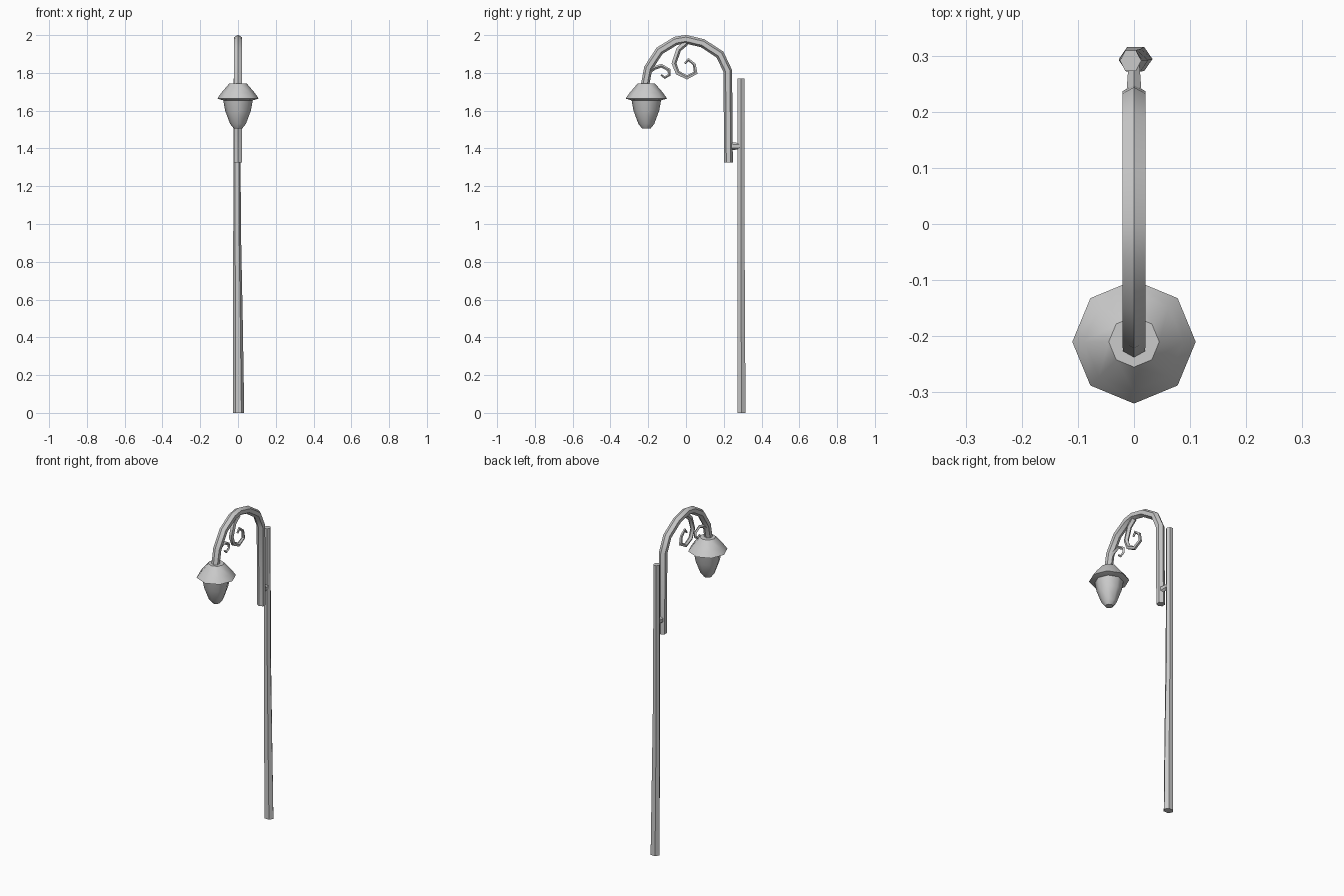
import bpy, bmesh, math
from mathutils import Vector

if "Cube" in bpy.data.objects:
    bpy.data.objects.remove(bpy.data.objects["Cube"])


def finish(name, bm, angle=50):
    bmesh.ops.recalc_face_normals(bm, faces=bm.faces)
    mesh = bpy.data.meshes.new(name)
    bm.to_mesh(mesh)
    bm.free()
    ob = bpy.data.objects.new(name, mesh)
    bpy.context.collection.objects.link(ob)
    bpy.ops.object.select_all(action='DESELECT')
    bpy.context.view_layer.objects.active = ob
    ob.select_set(True)
    bpy.ops.object.shade_smooth_by_angle(angle=math.radians(angle))
    return ob


def skin(bm, rings):
    """Join rings of points with quads and cap both ends."""
    loops = [[bm.verts.new(p) for p in ring] for ring in rings]
    n = len(loops[0])
    for a, b in zip(loops, loops[1:]):
        for i in range(n):
            j = (i + 1) % n
            bm.faces.new((a[i], a[j], b[j], b[i]))
    bm.faces.new(loops[0])
    bm.faces.new(loops[-1])


def tube(name, path, r0, r1, sides, wide=1.0):
    """Mitred tube along a (y, z) path, tapering from r0 to r1."""
    pts = [Vector(p) for p in path]
    rings = []
    for k, p in enumerate(pts):
        d0 = (p - pts[max(k - 1, 0)]).normalized()
        d1 = (pts[min(k + 1, len(pts) - 1)] - p).normalized()
        t = (d0 + d1).normalized()
        nrm = Vector((-t.y, t.x))
        miter = 1 / max(t.dot(d1 if k == 0 else d0), 0.75)
        r = r0 + (r1 - r0) * k / (len(pts) - 1)
        ring = []
        for i in range(sides):
            a = 2 * math.pi * i / sides
            q = p + nrm * (r * miter * math.cos(a))
            ring.append((r * wide * math.sin(a), q.x, q.y))
        rings.append(ring)
    bm = bmesh.new()
    skin(bm, rings)
    return finish(name, bm)


def lathe(name, profile, cy, sides=8):
    bm = bmesh.new()
    skin(bm, [[(r * math.cos(2 * math.pi * i / sides),
                cy + r * math.sin(2 * math.pi * i / sides), z)
               for i in range(sides)] for r, z in profile])
    return finish(name, bm)


# Rough wooden-looking post: uneven six-sided rings (cx, cy, rx, ry, z)
post_rings = [(0.003, 0.294, 0.030, 0.025, 0), (-0.001, 0.292, 0.026, 0.023, 0.5),
              (-0.005, 0.292, 0.020, 0.021, 1.0), (-0.006, 0.291, 0.019, 0.021, 1.77)]
bm = bmesh.new()
skin(bm, [[(cx + rx * math.cos(math.pi * i / 3), cy + ry * math.sin(math.pi * i / 3), z)
           for i in range(6)] for cx, cy, rx, ry, z in post_rings])
finish("post", bm)

# Curved arm
tube("arm", [(0.225, 1.325), (0.221, 1.81), (0.18, 1.897), (0.088, 1.957), (0, 1.978),
             (-0.055, 1.969), (-0.14, 1.917), (-0.2, 1.825), (-0.217, 1.735)],
     0.023, 0.022, 6, 1.05)

# Small peg joining arm and post
tube("bracket", [(0.235, 1.412), (0.262, 1.412), (0.285, 1.412)], 0.022, 0.016, 6, 0.7)

# Scroll ornaments under the arch
tube("large_scroll", [(0.0, 1.96), (-0.04, 1.925), (-0.065, 1.85), (-0.045, 1.80),
                      (0.005, 1.775), (0.052, 1.80), (0.045, 1.845), (0.012, 1.872),
                      (-0.006, 1.85)], 0.016, 0.006, 5)
tube("small_scroll", [(-0.2, 1.80), (-0.17, 1.825), (-0.13, 1.838), (-0.09, 1.815),
                      (-0.088, 1.79), (-0.112, 1.775), (-0.132, 1.79)], 0.011, 0.005, 4)

# Lantern: flared cap and tapering glass
lathe("lantern_cap", [(0.045, 1.745), (0.088, 1.695), (0.11, 1.664), (0.08, 1.655)], -0.21)
lathe("lantern_glass", [(0.08, 1.665), (0.068, 1.60), (0.042, 1.53), (0.022, 1.505)], -0.21)
